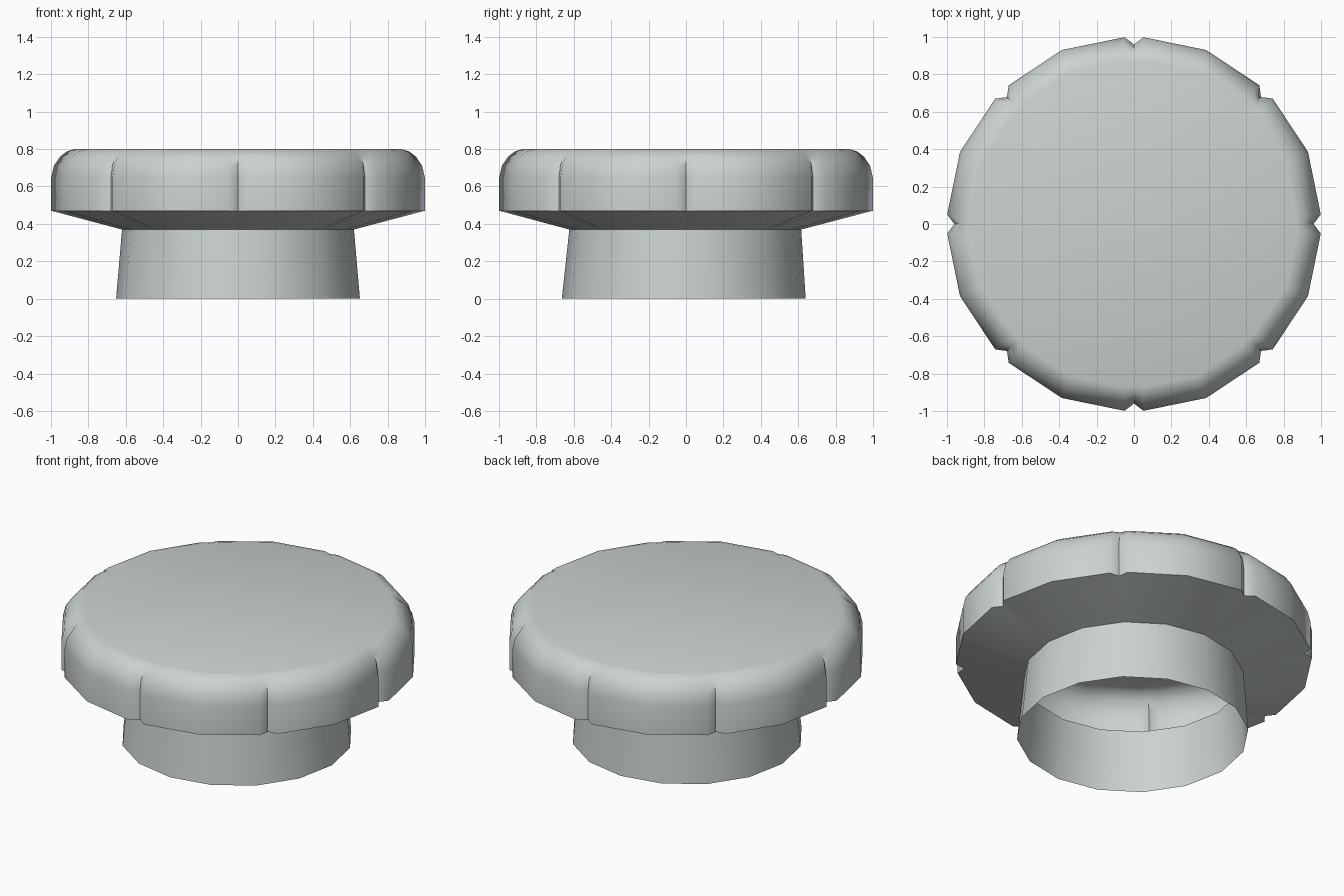
import bpy, bmesh, math

if "Cube" in bpy.data.objects:
    bpy.data.objects.remove(bpy.data.objects["Cube"])

mat = bpy.data.materials.new("pale grey")
mat.diffuse_color = (0.60, 0.64, 0.64, 1)
mat.use_nodes = True
mat.node_tree.nodes["Principled BSDF"].inputs["Base Color"].default_value = mat.diffuse_color

NOTCHES = 8
STEP = math.tau / NOTCHES
EDGE = math.radians(2.9)      # half width of a notch


def lobed_ring(bm, r, z, depth):
    """Four points per lobe: notch bottom, lip, lobe middle, lip."""
    verts = []
    for i in range(NOTCHES):
        for ang, rad in ((0, r - depth), (EDGE, r), (STEP / 2, r * 1.007), (STEP - EDGE, r)):
            a = i * STEP + ang
            verts.append(bm.verts.new((rad * math.cos(a), rad * math.sin(a), z)))
    return verts


def stem_ring(bm, r, z, dy):
    """Sixteen sides; the notch points fall together and are merged later."""
    verts = []
    for i in range(NOTCHES):
        for ang in (0, 0, STEP / 2, STEP):
            a = i * STEP + ang
            verts.append(bm.verts.new((r * math.cos(a), r * math.sin(a) + dy, z)))
    return verts


bm = bmesh.new()
# open stem, flared underside, notched rim and rounded shoulder
rings = [stem_ring(bm, 0.652, 0.0, -0.012), stem_ring(bm, 0.62, 0.37, -0.004)]
for r, z, d in ((1.0, 0.47, 0.04), (1.0, 0.65, 0.04), (0.985, 0.712, 0.035),
                (0.952, 0.76, 0.025), (0.915, 0.788, 0.016), (0.875, 0.8, 0.01)):
    rings.append(lobed_ring(bm, r, z, d))
for lo, hi in zip(rings, rings[1:]):
    n = len(lo)
    for i in range(n):
        j = (i + 1) % n
        bm.faces.new((lo[i], lo[j], hi[j], hi[i]))
# flat top
bm.faces.new(rings[-1])
bmesh.ops.remove_doubles(bm, verts=bm.verts, dist=0.0005)

mesh = bpy.data.meshes.new("notched_knob")
bm.to_mesh(mesh)
bm.free()
mesh.materials.append(mat)
knob = bpy.data.objects.new("notched_knob", mesh)
bpy.context.collection.objects.link(knob)
bpy.context.view_layer.objects.active = knob
knob.select_set(True)
bpy.ops.object.shade_smooth_by_angle(angle=math.radians(50))
